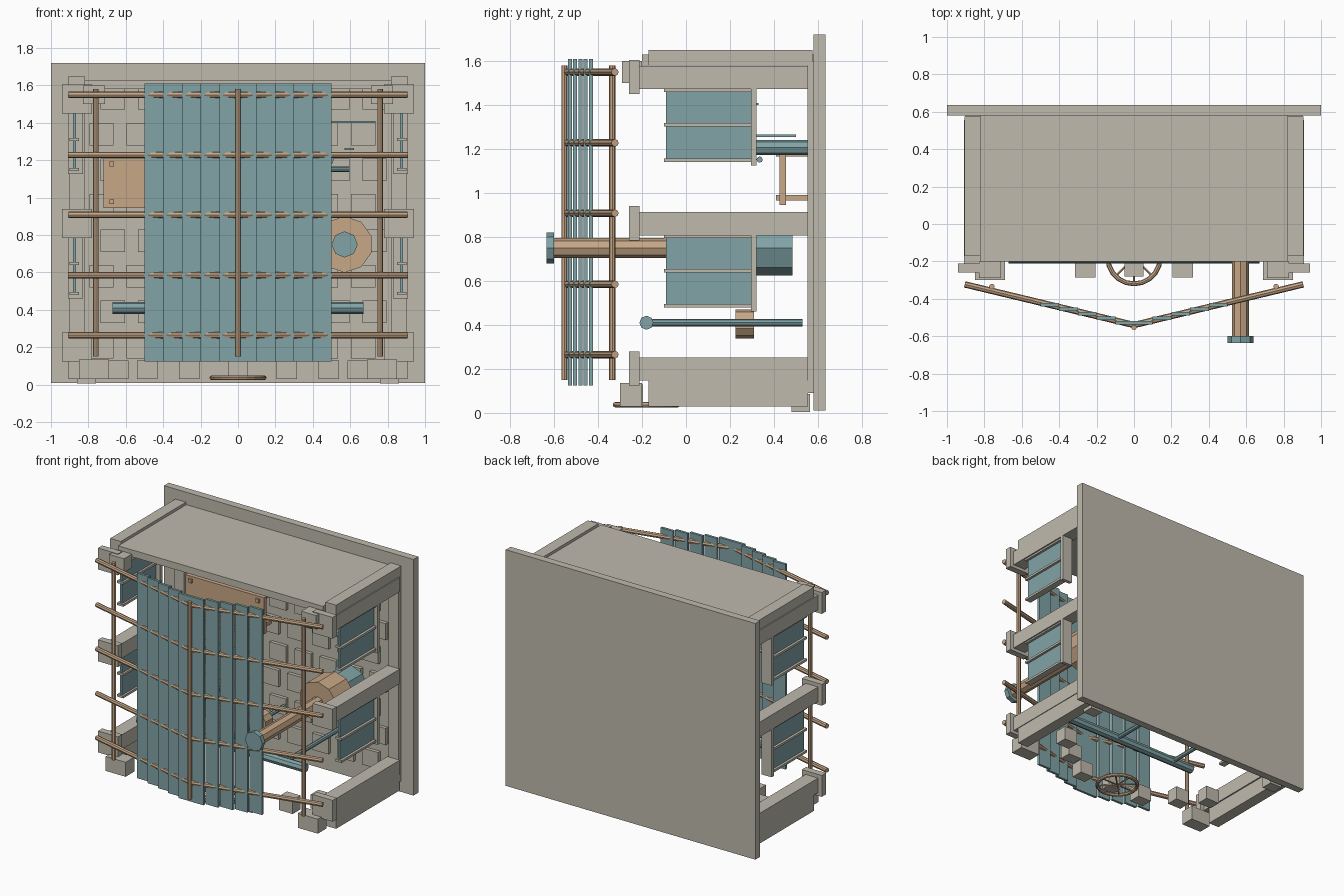
import bpy
from math import pi, cos, sin
from mathutils import Vector

cube = bpy.data.objects.get("Cube")
if cube:
    bpy.data.objects.remove(cube, do_unlink=True)


def material(name, rgb):
    m = bpy.data.materials.new(name)
    m.use_nodes = True
    m.diffuse_color = (*rgb, 1)
    m.node_tree.nodes["Principled BSDF"].inputs["Base Color"].default_value = (*rgb, 1)
    return m


STONE = material("warm grey stone", (0.52, 0.49, 0.42))
TEAL = material("dusty teal", (0.22, 0.37, 0.385))
WOOD = material("tan wood", (0.57, 0.385, 0.24))


def box(name, x, y, z, mat):
    """Box from (low, high) pairs on each axis."""
    bpy.ops.mesh.primitive_cube_add(size=1)
    ob = bpy.context.object
    ob.name = name
    lo_hi = (x, y, z)
    ob.location = [(a + b) / 2 for a, b in lo_hi]
    ob.scale = [b - a for a, b in lo_hi]
    ob.data.materials.append(mat)
    return ob


def rod(name, start, end, radius, mat, sides=8):
    """Flat-sided cylinder between two points."""
    a, b = Vector(start), Vector(end)
    bpy.ops.mesh.primitive_cylinder_add(vertices=sides, radius=radius, depth=(b - a).length)
    ob = bpy.context.object
    ob.name = name
    ob.location = (a + b) / 2
    ob.rotation_mode = 'QUATERNION'
    ob.rotation_quaternion = (b - a).to_track_quat('Z', 'Y')
    ob.data.materials.append(mat)
    return ob


def side_box(name, x, y, z, mat):
    """The same box on the left and the right."""
    box(name + "_left", x, y, z, mat)
    box(name + "_right", (-x[1], -x[0]), y, z, mat)


# Back wall with raised stones
box("back_wall", (-1, 1), (0.58, 0.635), (0.01, 1.72), STONE)
for row in range(8):
    for col in range(8):
        x = -0.7 + col * 0.2 + (0.03 if row % 2 else -0.03)
        z = 0.2 + row * 0.19
        box("wall_stone", (x - 0.065, x + 0.065), (0.555, 0.585), (z - 0.06, z + 0.06), STONE)
side_box("wall_pilaster", (0.82, 0.9), (0.552, 0.585), (0.09, 1.6), STONE)

# Roof and side frames
box("roof_slab", (-0.82, 0.82), (-0.2, 0.58), (1.58, 1.63), STONE)
side_box("roof_edge", (0.82, 0.905), (-0.17, 0.575), (1.58, 1.65), STONE)
side_box("sill_beam", (0.82, 0.905), (-0.17, 0.555), (0.03, 0.15), STONE)
for z in (0.2, 0.86, 1.525):
    side_box("side_beam", (0.81, 0.91), (-0.215, 0.555), (z - 0.053, z + 0.053), STONE)
    side_box("beam_cap", (0.78, 0.94), (-0.26, -0.212), (z - 0.075, z + 0.08), STONE)
side_box("front_foot", (0.69, 0.85), (-0.3, -0.2), (0.03, 0.135), STONE)
side_box("rear_foot", (0.76, 0.86), (0.48, 0.565), (0.005, 0.085), STONE)
side_box("roof_bracket", (0.71, 0.83), (-0.29, -0.2), (1.5, 1.6), STONE)

# Loose blocks along the floor line
box("middle_block", (-0.05, 0.05), (-0.28, -0.21), (0.03, 0.13), STONE)
for x, y in ((0.26, -0.24), (0.485, -0.1), (0.64, 0.04)):
    side_box("floor_block", (x - 0.055, x + 0.055), (y - 0.045, y + 0.045), (0.03, 0.13), STONE)

# Side shutters hanging under the upper and middle beams
for top in (1.475, 0.812):
    side_box("shutter_panel", (0.865, 0.882), (-0.09, 0.3), (top - 0.325, top), TEAL)
    side_box("shutter_post", (0.83, 0.91), (0.295, 0.32), (top - 0.35, top), STONE)
    for drop in (0.008, 0.165, 0.325):
        side_box("shutter_rail", (0.85, 0.9), (-0.1, 0.3), (top - drop - 0.008, top - drop + 0.008), STONE)

# Front screen: bent lattice carrying stepped planks
TIP, SLOPE = -0.54, 0.24
for z in (0.265, 0.585, 0.908, 1.228, 1.55):
    for side in (-1, 1):
        rod("lattice_rod", (0, TIP, z), (side * 0.905, TIP + SLOPE * 0.905, z), 0.017, WOOD)
rod("lattice_post_centre", (0, -0.553, 0.15), (0, -0.553, 1.58), 0.014, WOOD)
for x in (-0.76, 0.76):
    rod("lattice_post", (x, -0.335, 0.15), (x, -0.335, 1.58), 0.015, WOOD)
for i in range(10):
    x = -0.45 + i * 0.1
    y = TIP + SLOPE * abs(x)
    box("screen_plank", (x - 0.05, x + 0.05), (y - 0.009, y + 0.009), (0.125, 1.61), TEAL)

# Floor wheel lying flat
bpy.ops.mesh.primitive_torus_add(location=(0, -0.18, 0.037), major_radius=0.14, minor_radius=0.013,
                                 major_segments=20, minor_segments=8)
wheel = bpy.context.object
wheel.name = "wheel_rim"
wheel.data.materials.append(WOOD)
for i in range(4):
    a = i * pi / 4
    dx, dy = 0.14 * cos(a), 0.14 * sin(a)
    rod("wheel_spoke", (-dx, -0.18 - dy, 0.037), (dx, -0.18 + dy, 0.037), 0.006, WOOD, 6)

# Low crossbar with struts and a pulley
rod("crossbar", (-0.67, -0.18, 0.41), (0.67, -0.18, 0.41), 0.032, TEAL)
for x in (-0.5, 0, 0.5):
    rod("crossbar_strut", (x, -0.17, 0.41), (x, 0.53, 0.41), 0.016, TEAL)
rod("pulley", (0, 0.225, 0.405), (0, 0.31, 0.405), 0.066, WOOD, 10)

# Ram with disc and drum
rod("ram_pole", (0.57, -0.61, 0.75), (0.57, 0.15, 0.75), 0.045, WOOD)
rod("ram_head", (0.57, -0.635, 0.75), (0.57, -0.6, 0.75), 0.07, TEAL)
rod("ram_disc", (0.57, 0.1, 0.75), (0.57, 0.3, 0.75), 0.15, WOOD, 10)
rod("ram_drum", (0.57, 0.3, 0.75), (0.57, 0.485, 0.75), 0.125, TEAL)

# Panel held off the wall by four pegs
box("wall_panel", (-0.72, -0.09), (0.425, 0.455), (0.945, 1.21), WOOD)
for x in (-0.675, -0.135):
    for z in (0.978, 1.18):
        box("panel_peg", (x - 0.013, x + 0.013), (0.41, 0.56), (z - 0.013, z + 0.013), WOOD)

# Wall mechanism on the upper right
rod("mechanism_barrel", (0.48, 0.32, 1.207), (0.48, 0.56, 1.207), 0.034, TEAL)
rod("mechanism_lever", (0.3, 0.335, 1.152), (0.595, 0.335, 1.152), 0.014, TEAL)
box("mechanism_bar", (0.35, 0.735), (0.318, 0.33), (1.4, 1.41), TEAL)
box("mechanism_pin", (0.57, 0.62), (0.32, 0.5), (1.255, 1.265), TEAL)
